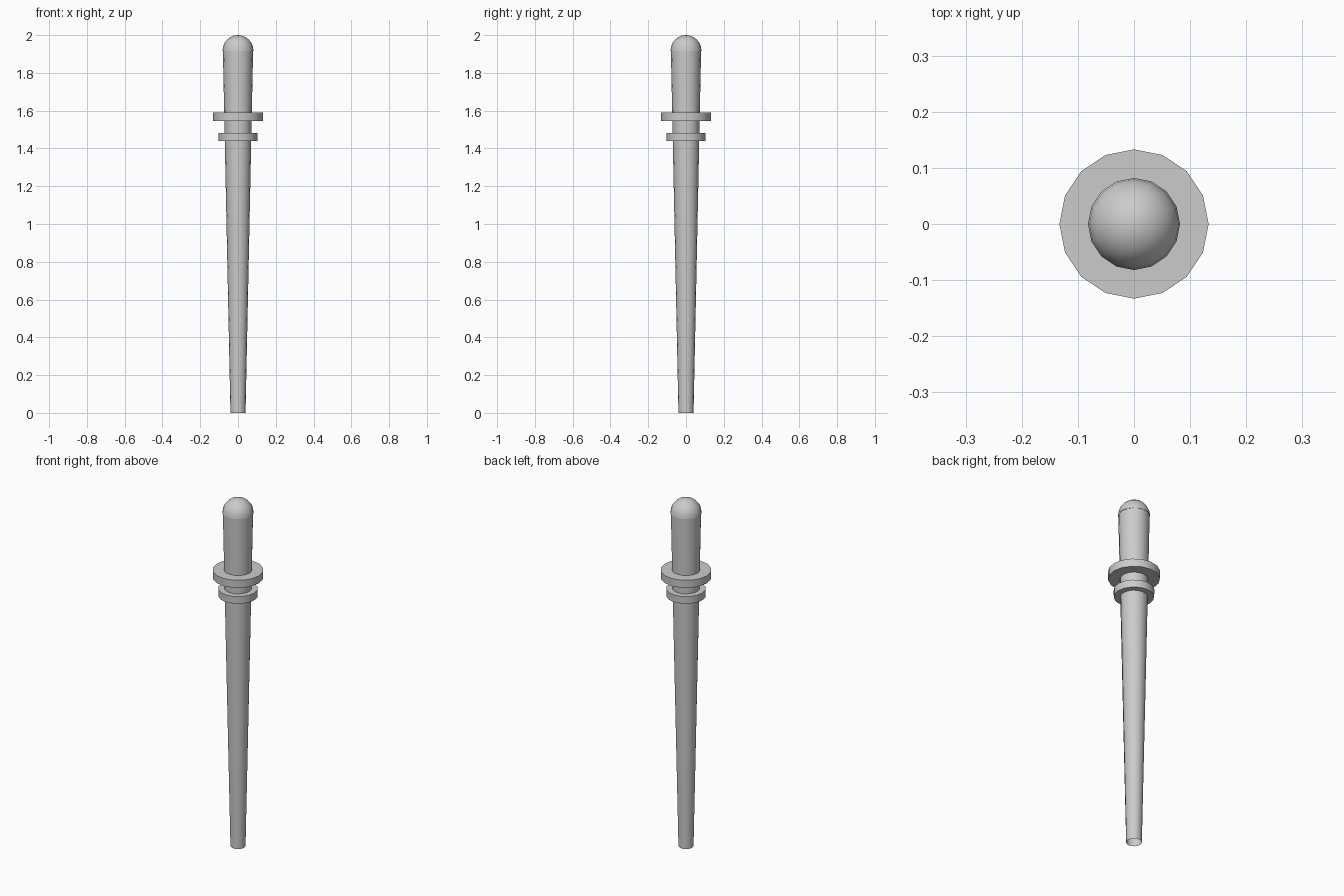
import bpy, math

if "Cube" in bpy.data.objects:
    bpy.data.objects.remove(bpy.data.objects["Cube"])

SIDES = 16


def lathe(name, profile, closed=False):
    """Spin (radius, z) points around the z axis; radius 0 makes a pole."""
    verts, rings, faces = [], [], []
    for r, z in profile:
        n = 1 if r == 0 else SIDES
        rings.append([len(verts) + i for i in range(n)])
        for i in range(n):
            a = 2 * math.pi * i / SIDES
            verts.append((r * math.cos(a), r * math.sin(a), z))
    pairs = list(zip(rings, rings[1:]))
    if closed:
        pairs.append((rings[-1], rings[0]))
    for lo, hi in pairs:
        for i in range(SIDES):
            j = (i + 1) % SIDES
            if len(hi) == 1:
                faces.append((lo[i], lo[j], hi[0]))
            else:
                faces.append((lo[i], lo[j], hi[j], hi[i]))
    mesh = bpy.data.meshes.new(name)
    mesh.from_pydata(verts, [], faces)
    obj = bpy.data.objects.new(name, mesh)
    bpy.context.collection.objects.link(obj)
    bpy.ops.object.select_all(action='DESELECT')
    obj.select_set(True)
    bpy.context.view_layer.objects.active = obj
    bpy.ops.object.shade_smooth_by_angle(angle=math.radians(30))
    return obj


# Tapered shaft, open at the foot
BASE_R, TOP_R, TOP_Z = 0.04, 0.08, 1.917


def shaft_radius(z):
    return BASE_R + (TOP_R - BASE_R) * z / TOP_Z


lathe("shaft", [(BASE_R, 0), (TOP_R, TOP_Z)])

# Rounded cap, a hair wider than the shaft
CAP_R = 0.082
STEPS = 6
dome = [(CAP_R * math.cos(t), TOP_Z + (2 - TOP_Z) * math.sin(t))
        for t in (math.pi / 2 * k / STEPS for k in range(STEPS))]
lathe("rounded_cap", [(TOP_R, TOP_Z)] + dome + [(0, 2.0)])

# Two collars around the shaft
for name, r, z0, z1 in (("lower_collar", 0.104, 1.44, 1.482),
                        ("upper_collar", 0.133, 1.545, 1.589)):
    lathe(name, [(shaft_radius(z0), z0), (r - 0.001, z0),
                 (r, z1), (shaft_radius(z1), z1)])
